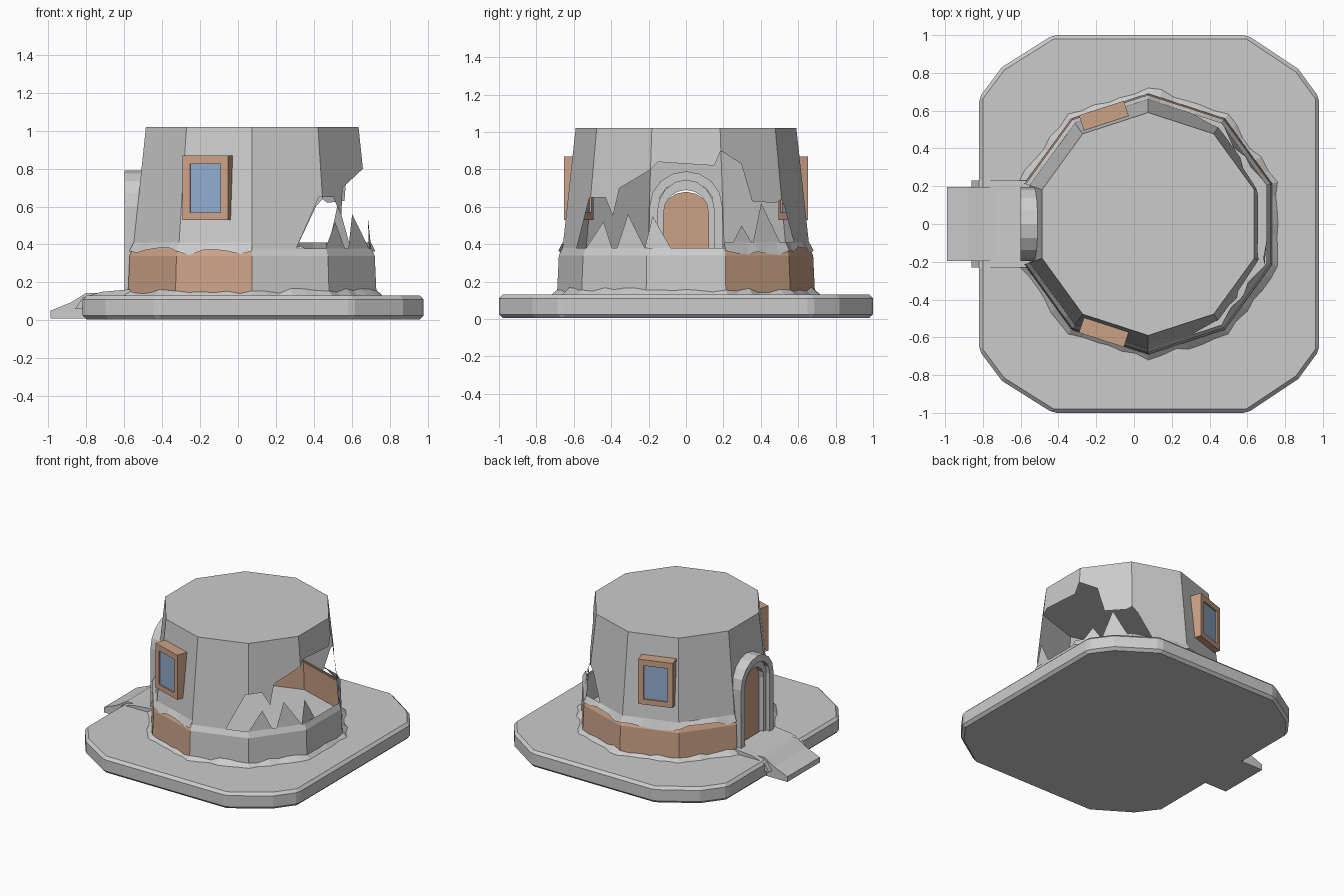
import bpy, bmesh, math, random
from mathutils import Matrix, Vector

if "Cube" in bpy.data.objects:
    bpy.data.objects.remove(bpy.data.objects["Cube"])

random.seed(4)
CX, N = 0.075, 10          # tower centre and number of sides


def material(name, col):
    m = bpy.data.materials.new(name)
    m.diffuse_color = (*col, 1)
    m.use_nodes = True
    m.node_tree.nodes["Principled BSDF"].inputs["Base Color"].default_value = m.diffuse_color
    return m


BROWN = material("brown", (0.6, 0.36, 0.24))
BLUE = material("glass", (0.28, 0.42, 0.62))


def make(name, verts, faces, mat=None, merge=True, normals=True):
    me = bpy.data.meshes.new(name)
    bm = bmesh.new()
    vs = [bm.verts.new(v) for v in verts]
    for f in faces:
        bm.faces.new([vs[i] for i in f])
    if merge:
        bmesh.ops.remove_doubles(bm, verts=bm.verts, dist=1e-5)
    if normals:
        bmesh.ops.recalc_face_normals(bm, faces=bm.faces)
    bm.to_mesh(me)
    bm.free()
    ob = bpy.data.objects.new(name, me)
    bpy.context.collection.objects.link(ob)
    if mat:
        me.materials.append(mat)
    return ob


def prism(name, profile, offset, mat=None, bevel=0):
    """Closed profile of 3D points, extruded along offset."""
    n, off = len(profile), Vector(offset)
    vs = [Vector(p) for p in profile]
    vs += [v + off for v in vs]
    fs = [list(range(n))[::-1], list(range(n, 2 * n))]
    fs += [[i, (i + 1) % n, n + (i + 1) % n, n + i] for i in range(n)]
    ob = make(name, vs, fs, mat)
    if bevel:
        m = ob.modifiers.new("bevel", "BEVEL")
        m.width, m.segments, m.limit_method = bevel, 1, "ANGLE"
    return ob


def P(u, z, r):
    """Point on the ten-sided tower: u counts sides from the front corner."""
    k = math.floor(u)
    c = [Vector((CX + r * math.cos(math.radians(36 * j - 90)),
                 r * math.sin(math.radians(36 * j - 90)), z)) for j in (k, k + 1)]
    return c[0].lerp(c[1], u - k)


def wall_r(z):
    return 0.66 - 0.07 * (z - 0.38) / 0.64


# Base plate
half = [(0.98, 0.67), (0.87, 0.82), (0.6, 1), (-0.43, 1), (-0.7, 0.83), (-0.82, 0.67)]
outline = half + [(x, -y) for x, y in reversed(half)]
prism("base_plate", [(x, y, 0.005) for x, y in outline], (0, 0, 0.125), bevel=0.02)

# Entrance step and ramp
prism("entrance_ramp", [(x, -0.195, z) for x, z in
      [(-0.99, 0.01), (-0.99, 0.05), (-0.88, 0.095), (-0.8, 0.145), (-0.6, 0.145), (-0.6, 0.01)]],
      (0, 0.39, 0))
prism("door_step", [(x, -0.23, z) for x, z in
      [(-0.86, 0.06), (-0.82, 0.12), (-0.72, 0.15), (-0.55, 0.165), (-0.55, 0.06)]], (0, 0.46, 0))

# Tower wall: lower edge is broken on the right side and arched at the door
edge = [(0, .38), (.6, .38), (.95, .65), (1, .65), (1.25, .65), (1.4, .55), (1.48, .7),
        (1.85, .77), (2, .80), (2.1, .84), (2.9, .82), (3, .9), (3.35, .83), (3.5, .63),
        (3.9, .62), (4, .64), (4.1, .6), (4.4, .38), (5, .38), (6, .38), (7, .38),
        (7.12, .38), (7.14, .6), (7.5, .75), (7.86, .6), (7.88, .38), (8, .38), (9, .38), (10, .38)]
verts, faces = [], []
for u, z in edge:
    verts += [P(u, z, wall_r(z)), P(u, 1.02, 0.59)]
for i in range(len(edge) - 1):
    faces.append([2 * i, 2 * i + 2, 2 * i + 3, 2 * i + 1])
make("tower_wall", verts, faces, normals=False)

# Flat roof slab closing the wall
make("tower_top", [P(k, 1.02, 0.59) for k in range(N)], [list(range(N))])

# Broken wall spikes left standing on the plinth
verts, faces = [], []
for a, p, b, z in [(1.0, 1.25, 1.42, .52), (1.5, 1.65, 1.95, .56), (1.95, 2.05, 2.3, .55),
                   (3.1, 3.3, 3.5, .5), (3.45, 3.65, 3.95, .62)]:
    n = len(verts)
    verts += [P(a, .38, .66), P(b, .38, .66), P(p, z, wall_r(z))]
    faces.append([n, n + 1, n + 2])
make("broken_wall_spikes", verts, faces, normals=False)


# Plinth band around the tower foot
def band(name, sides, mat=None):
    verts, faces = [], []
    rings = [(0.13, .69), (0.34, .68), (0.38, .66)]
    for k in sides:
        for (z0, r0), (z1, r1) in zip(rings, rings[1:]):
            n = len(verts)
            verts += [P(k, z0, r0), P(k + 1, z0, r0), P(k + 1, z1, r1), P(k, z1, r1)]
            faces.append([n, n + 1, n + 2, n + 3])
    make(name, verts, faces, mat, normals=False)


BROWN_SIDES = [3, 4, 5, 6, 8, 9]
band("stone_plinth", [0, 1, 2])
band("brown_plinth", BROWN_SIDES, BROWN)


# Ragged plaster edges: above the brown band and along the ground
def ragged(name, sides, low, high):
    verts, faces = [], []
    for k in sides:
        us = [0, .17, .36, .5, .67, .84, 1]
        row = []
        for u in us:
            inner = 0 < u < 1
            j = random.uniform(-1, 1) if inner else 0
            row.append((k + u, j))
        for (u0, j0), (u1, j1) in zip(row, row[1:]):
            n = len(verts)
            for u, j in ((u0, j0), (u1, j1)):
                verts += [P(u, *low(j)), P(u, *high(j))]
            faces.append([n, n + 2, n + 3, n + 1])
    make(name, verts, faces, normals=False)


ragged("plaster_edge", BROWN_SIDES,
       lambda j: (0.365 + 0.025 * j, 0.683), lambda j: (0.41, 0.659))
ragged("ground_rubble", [0, 1, 2] + BROWN_SIDES,
       lambda j: (0.13, 0.72 + 0.015 * j), lambda j: (0.155 + 0.015 * j, 0.69))


# Arched door surround and door leaf
def arch(w, spring, top, x, z0, n=8):
    pts = [(x, -w, z0)]
    for i in range(n + 1):
        a = math.pi * (1 - i / n)
        pts.append((x, w * math.cos(a), spring + (top - spring) * math.sin(a)))
    return pts + [(x, w, z0)]


def arch_ring(name, wo, to, wi, ti, spring, x0, x1):
    o, i = arch(wo, spring, to, x0, .13), arch(wi, spring, ti, x0, .13)
    n = len(o)
    d = Vector((x1 - x0, 0, 0))
    verts = [Vector(p) for p in o + i]
    verts += [v + d for v in verts]
    faces = []
    for k in range(n - 1):
        for a, b in ((0, n), (n, 3 * n), (3 * n, 2 * n), (2 * n, 0)):
            faces.append([a + k, a + k + 1, b + k + 1, b + k])
    make(name, verts, faces)


arch_ring("door_arch_outer", .195, .79, .15, .74, .6, -.60, -.50)
arch_ring("door_arch_inner", .155, .745, .12, .69, .57, -.57, -.47)
prism("door", arch(.13, .56, .68, -.53, .13), (.04, 0, 0), BROWN)


# Windows, mirrored front and back
def window(side, name):
    ang = math.radians(108 * side)
    def box(part, w, z0, z1, r0, r1, mat):
        rad = Vector((math.cos(ang), math.sin(ang), 0))
        tan = Vector((-math.sin(ang), math.cos(ang), 0)) * side
        c = Vector((CX, 0, 0)) + tan * 0.046
        prof = [c + rad * r0 + tan * s * w + Vector((0, 0, z))
                for s, z in ((-1, z0), (1, z0), (1, z1), (-1, z1))]
        prism(name + part, prof, rad * (r1 - r0), mat)
    box("_sill", .125, .53, .57, .575, .66, BROWN)
    box("_lintel", .125, .825, .87, .575, .66, BROWN)
    box("_pane", .09, .565, .83, .585, .65, BLUE)
    for s, lab in ((-1, "_jamb_right"), (1, "_jamb_left")):
        rad = Vector((math.cos(ang), math.sin(ang), 0))
        tan = Vector((-math.sin(ang), math.cos(ang), 0)) * side
        c = Vector((CX, 0, 0)) + tan * 0.046 + rad * .575
        prof = [c + tan * s * w + Vector((0, 0, z))
                for w, z in ((.085, .57), (.125, .57), (.125, .825), (.085, .825))]
        prism(name + lab, prof, rad * .085, BROWN)


window(-1, "front_window")
window(1, "back_window")
